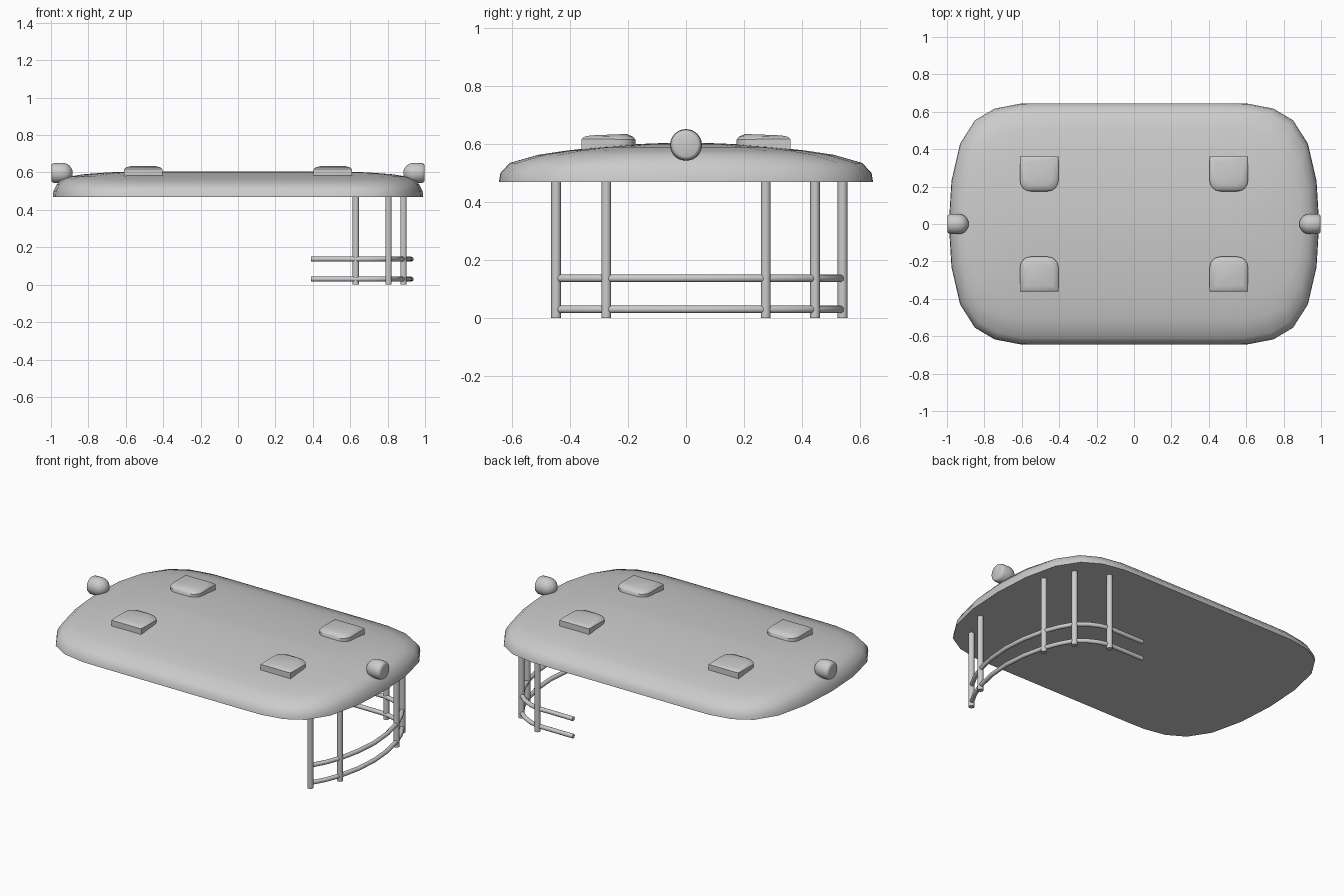
import bpy, bmesh, math

if "Cube" in bpy.data.objects:
    bpy.data.objects.remove(bpy.data.objects["Cube"])


def make(name, verts, faces, angle=40):
    me = bpy.data.meshes.new(name)
    me.from_pydata(verts, [], faces)
    bm = bmesh.new()
    bm.from_mesh(me)
    bmesh.ops.recalc_face_normals(bm, faces=bm.faces)
    bm.to_mesh(me)
    bm.free()
    ob = bpy.data.objects.new(name, me)
    bpy.context.collection.objects.link(ob)
    bpy.ops.object.select_all(action='DESELECT')
    bpy.context.view_layer.objects.active = ob
    ob.select_set(True)
    bpy.ops.object.shade_smooth_by_angle(angle=math.radians(angle))
    return ob


def loft(name, rings, angle=40):
    """Skin a stack of equal-length closed rings and cap both ends."""
    n = len(rings[0])
    verts = [p for r in rings for p in r]
    faces = [(k * n + i, k * n + (i + 1) % n, (k + 1) * n + (i + 1) % n, (k + 1) * n + i)
             for k in range(len(rings) - 1) for i in range(n)]
    faces += [tuple(range(n)), tuple(range(len(verts) - n, len(verts)))]
    return make(name, verts, faces, angle)


# Roof: one outline quarter mirrored, then stacked as shrinking rings
quarter = [(.99, 0), (.976, .23), (.93, .43), (.85, .555), (.745, .617), (.61, .643), (.5, .645)]
half = quarter + [(-x, y) for x, y in reversed(quarter)]
outline = half + [(x, -y) for x, y in reversed(half[1:-1])]
levels = [(.99, .645, .47), (.987, .64, .50), (.97, .608, .535), (.945, .51, .563),
          (.90, .41, .578), (.83, .30, .590), (.70, .17, .600), (.55, .02, .606)]
loft("roof", [[(x * a / .99, y * b / .645, z) for x, y in outline] for a, b, z in levels])

# Roof vents: square outer edge, rounded inner edge, softened top
for sx in (-1, 1):
    for sy in (-1, 1):
        def vent_ring(inset, z_out, z_in):
            w, y0, y1, r = .102 - inset, .36 - inset, .175 + inset, .055
            pts = [(w, y0), (-w, y0)]
            for c, start in ((-w + r, 180), (w - r, 270)):
                for k in range(5):
                    t = math.radians(start + k * 22.5)
                    pts.append((c + r * math.cos(t), y1 + r + r * math.sin(t)))
            return [(sx * .507 + x, sy * y, z_in + (z_out - z_in) * (y - y1) / (y0 - y1))
                    for x, y in pts]
        loft("roof_vent", [vent_ring(0, .57, .575), vent_ring(0, .618, .616),
                           vent_ring(.008, .625, .626), vent_ring(.03, .630, .635)])

# End lamps: revolved along x, domed inside and flat lens outside
profile = [(.998, .040), (.995, .047), (.985, .053), (.94, .055)]
profile += [(.94 - .056 * math.sin(t), .055 * math.cos(t))
            for t in (math.radians(a) for a in (20, 40, 60, 75, 87))]
for sx in (-1, 1):
    loft("end_lamp", [[(sx * x, r * math.cos(k * math.pi / 12), .597 + r * math.sin(k * math.pi / 12))
                       for k in range(24)] for x, r in profile])

# Posts under the right end
for px, py in [(.63, .54), (.805, .445), (.885, .275), (.885, -.275), (.805, -.448)]:
    loft("railing_post", [[(px + .017 * math.cos(k * math.pi / 8), py + .017 * math.sin(k * math.pi / 8), z)
                           for k in range(16)] for z in (0, .472)])

# Two curved rails threading the posts
side = [(.805, .445), (.85, .365), (.885, .275), (.915, .14)]
path = [(.39, .535), (.63, .535), (.69, .52), (.75, .49)] + side + [(.926, 0)] \
    + [(x, -y) for x, y in reversed(side)]
for z in (.03, .137):
    rings = []
    for i, (x, y) in enumerate(path):
        a, b = path[max(i - 1, 0)], path[min(i + 1, len(path) - 1)]
        dx, dy = b[0] - a[0], b[1] - a[1]
        d = math.hypot(dx, dy)
        rings.append([(x - dy / d * .013 * math.cos(t), y + dx / d * .013 * math.cos(t),
                       z + .013 * math.sin(t)) for t in (k * math.pi / 6 for k in range(12))])
    loft("railing_bar", rings)
